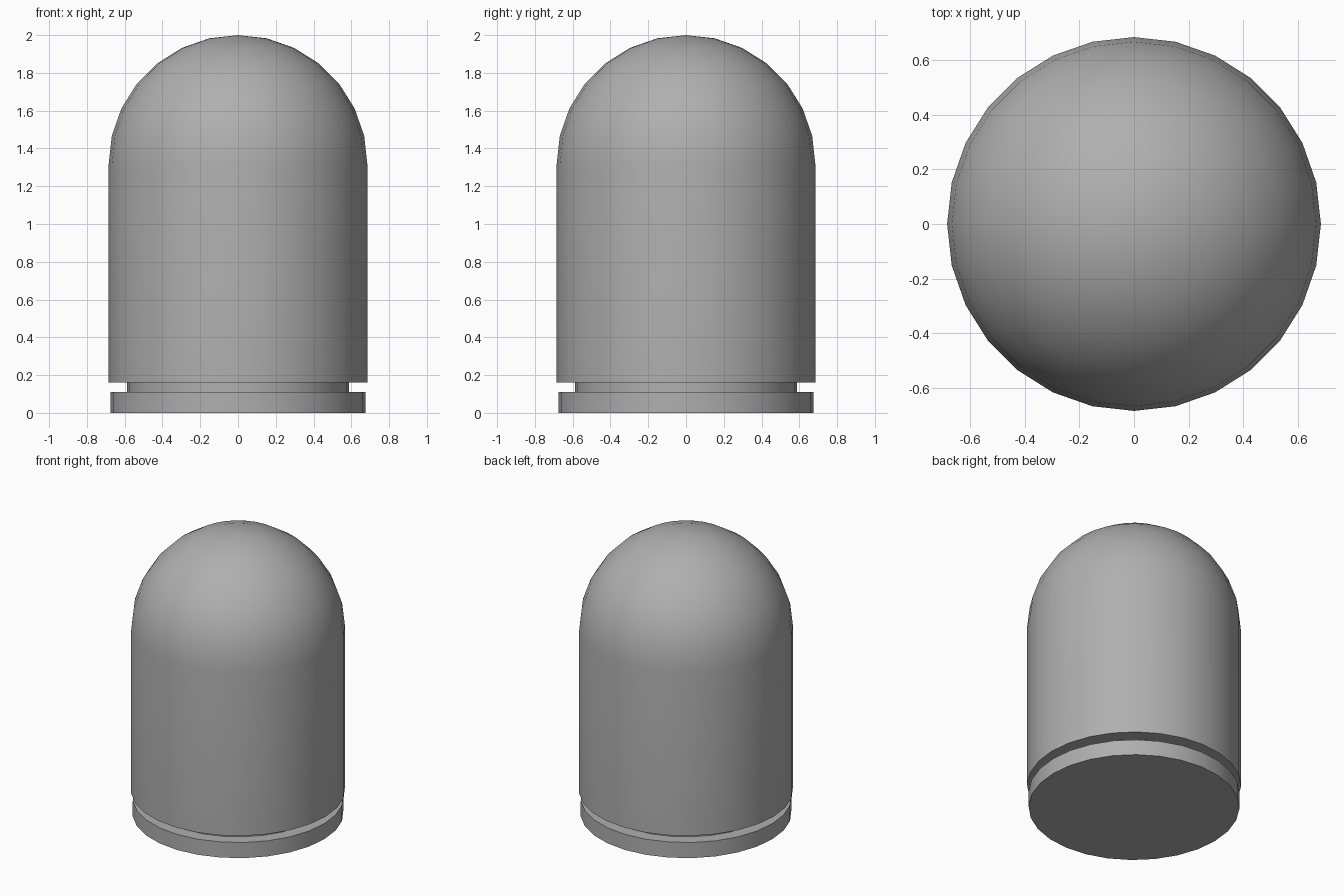
import bpy, bmesh
from math import sin, cos, pi, radians

if "Cube" in bpy.data.objects:
    bpy.data.objects.remove(bpy.data.objects["Cube"])

SIDES = 28
R = 0.685           # body radius
DOME_Z = 2.0 - R    # height where the dome begins

# dark grey finish
grey = bpy.data.materials.new("dark_grey")
grey.diffuse_color = (0.43, 0.43, 0.43, 1)
grey.use_nodes = True
grey.node_tree.nodes["Principled BSDF"].inputs["Base Color"].default_value = grey.diffuse_color


def lathe(name, profile):
    """Revolve (radius, z) points around z, flat at the bottom, pole at the top."""
    bm = bmesh.new()
    rings = []
    for r, z in profile:
        rings.append([bm.verts.new((r * cos(2 * pi * i / SIDES),
                                    r * sin(2 * pi * i / SIDES), z))
                      for i in range(SIDES)])
    for a, b in zip(rings, rings[1:]):
        for i in range(SIDES):
            j = (i + 1) % SIDES
            bm.faces.new((a[i], a[j], b[j], b[i]))
    bm.faces.new(rings[0][::-1])
    # pole cap on the dome
    pole = bm.verts.new((0, 0, 2.0))
    for i in range(SIDES):
        bm.faces.new((rings[-1][i], rings[-1][(i + 1) % SIDES], pole))
    bmesh.ops.recalc_face_normals(bm, faces=bm.faces[:])
    mesh = bpy.data.meshes.new(name)
    bm.to_mesh(mesh)
    bm.free()
    mesh.materials.append(grey)
    obj = bpy.data.objects.new(name, mesh)
    bpy.context.collection.objects.link(obj)
    bpy.context.view_layer.objects.active = obj
    obj.select_set(True)
    bpy.ops.object.shade_smooth_by_angle(angle=radians(30))
    return obj


# base disc, recessed neck, then straight wall
profile = [(0.675, 0), (0.675, 0.11), (0.588, 0.11), (0.588, 0.162), (R, 0.162)]
# hemispherical dome, seven steps up to the pole
profile += [(R * cos(k * pi / 14), DOME_Z + R * sin(k * pi / 14)) for k in range(7)]
lathe("domed_capsule", profile)
